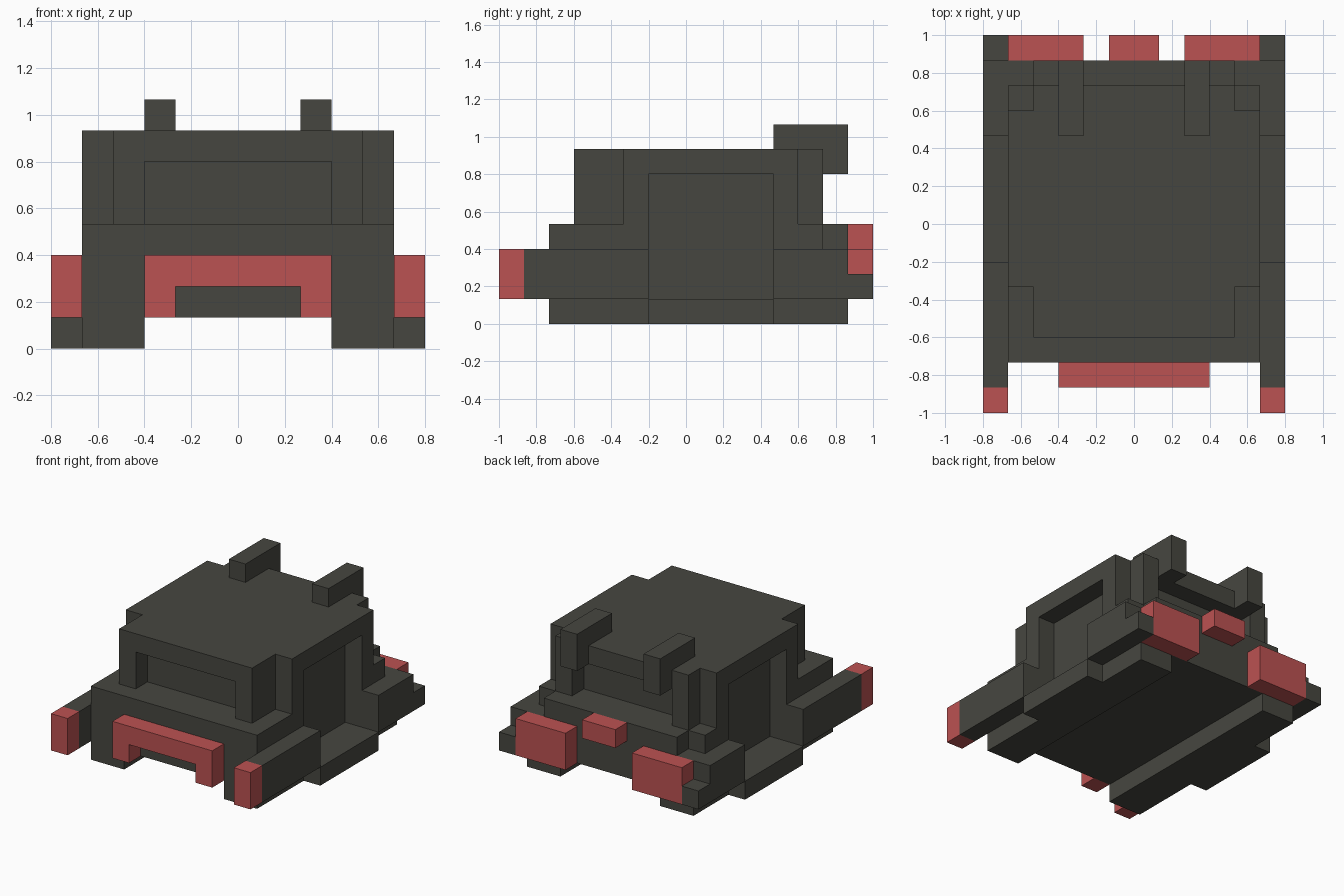
import bpy, bmesh

if "Cube" in bpy.data.objects:
    bpy.data.objects.remove(bpy.data.objects["Cube"], do_unlink=True)

U = 2 / 15  # size of one building block


def material(name, rgb):
    m = bpy.data.materials.new(name)
    m.use_nodes = True
    m.diffuse_color = (*rgb, 1)
    bsdf = next(n for n in m.node_tree.nodes if n.type == 'BSDF_PRINCIPLED')
    bsdf.inputs["Base Color"].default_value = (*rgb, 1)
    return m


GREY = material("dark olive grey", (0.062, 0.062, 0.051))
RED = material("light red", (0.50, 0.084, 0.084))


def prism(name, profile, axis, lo, hi, mat=GREY, mirror=False):
    """Extrude a (y, z) profile along x, or an (x, z) profile along y, in blocks."""
    bm = bmesh.new()

    def at(p, t):
        return (t * U, p[0] * U, p[1] * U) if axis == 'x' else (p[0] * U, t * U, p[1] * U)

    face = bm.faces.new([bm.verts.new(at(p, lo)) for p in profile])
    ext = bmesh.ops.extrude_face_region(bm, geom=[face], use_keep_orig=True)
    step = (hi - lo) * U
    bmesh.ops.translate(bm, vec=(step, 0, 0) if axis == 'x' else (0, step, 0),
                        verts=[g for g in ext["geom"] if isinstance(g, bmesh.types.BMVert)])
    bmesh.ops.recalc_face_normals(bm, faces=bm.faces[:])
    mesh = bpy.data.meshes.new(name)
    bm.to_mesh(mesh)
    bm.free()
    mesh.materials.append(mat)
    ob = bpy.data.objects.new(name, mesh)
    bpy.context.collection.objects.link(ob)
    if mirror:
        ob.modifiers.new("mirror", 'MIRROR').use_axis = (True, False, False)
    return ob


def box(name, x, y, z, mat=GREY, mirror=False):
    rect = [(y[0], z[0]), (y[1], z[0]), (y[1], z[1]), (y[0], z[1])]
    return prism(name, rect, 'x', x[0], x[1], mat, mirror)


# Lower body, rails underneath and side steps
box("lower_body", (-4, 4), (-5.5, 6.5), (1, 4))
box("floor_rails", (3, 5), (-5.5, 6.5), (0, 1), mirror=True)
box("side_steps", (5, 6), (-1.5, 3.5), (0, 1), mirror=True)

# Body sides with the door opening, from hood up to roof
side = [(-5.5, 1), (-1.5, 1), (-1.5, 6), (3.5, 6), (3.5, 1), (6.5, 1), (6.5, 3),
        (5.5, 3), (5.5, 4), (4.5, 4), (4.5, 7), (-2.5, 7), (-2.5, 4), (-5.5, 4)]
prism("body_sides", side, 'x', 4, 5, mirror=True)

# Cabin with recessed front and rear windows
box("cabin", (-4, 4), (-3.5, 4.5), (4, 7))
frame = [(3, 4), (4, 4), (4, 7), (-4, 7), (-4, 4), (-3, 4), (-3, 6), (3, 6)]
prism("windshield_frame", frame, 'y', -4.5, -3.5)
prism("rear_window_frame", frame, 'y', 4.5, 5.5)

# Hooked bars at the rear of the roof
hook = [(3.5, 7), (5.5, 7), (5.5, 6), (6.5, 6), (6.5, 8), (3.5, 8)]
prism("roof_bars", hook, 'x', 2, 3, mirror=True)

# Fenders
box("front_fenders", (5, 6), (-6.5, -1.5), (1, 3), mirror=True)
rear = [(3.5, 1), (7.5, 1), (7.5, 2), (6.5, 2), (6.5, 3), (3.5, 3)]
prism("rear_fenders", rear, 'x', 5, 6, mirror=True)

# Red trim
box("fender_tips", (5, 6), (-7.5, -6.5), (1, 3), RED, mirror=True)
bumper = [(-3, 1), (-2, 1), (-2, 2), (2, 2), (2, 1), (3, 1), (3, 3), (-3, 3)]
prism("front_bumper", bumper, 'y', -6.5, -5.5, RED)
box("tail_blocks", (2, 5), (6.5, 7.5), (1, 3), RED, mirror=True)
box("rear_center_block", (-1, 1), (6.5, 7.5), (3, 4), RED)
